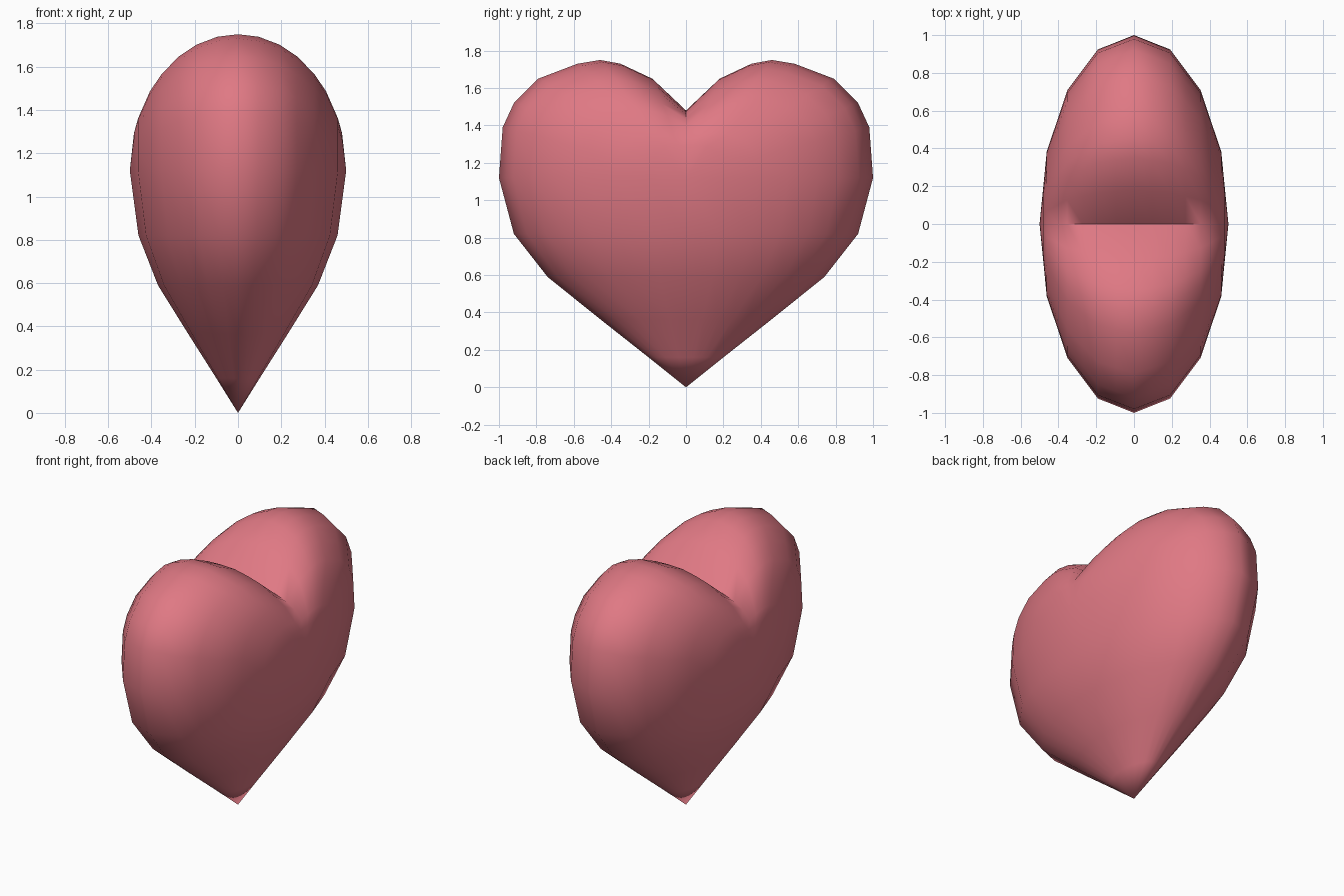
import bpy
import bmesh
import math
from mathutils import Vector

cube = bpy.data.objects.get("Cube")
if cube:
    bpy.data.objects.remove(cube, do_unlink=True)

HALF_THICK = 0.5      # half thickness of the heart along x
WAIST = 1.12          # height of the widest outline
PEAK, NOTCH = 0.63, 0.36   # lobe top and cleft bottom above the waist
PEAK_Y = 0.46

# Lobe profile from cleft to outer edge: (y, height above waist)
LOBE = [(0, NOTCH), (0.18, 0.53), (0.35, 0.61), (PEAK_Y, PEAK), (0.58, 0.61),
        (0.79, 0.53), (0.92, 0.40), (0.98, 0.27), (1, 0)]
# Lower body profile: (radius, z)
LOWER = [(1, WAIST), (0.92, 0.82), (0.74, 0.59), (0.46, 0.365), (0.2, 0.16), (0, 0)]
STEPS = 32


def outline(k):
    """Point on a unit 16-sided outline, with edge midpoints at odd k."""
    def corner(i):
        a = math.tau * i / STEPS
        return Vector((math.cos(a), math.sin(a)))
    return corner(k) if k % 2 == 0 else (corner(k - 1) + corner(k + 1)) / 2


def lobe_height(u, y, h):
    """Height above the waist; the cleft fades out towards both sides."""
    u = min(abs(u), 1)
    top = PEAK * math.sqrt(1 - u * u)
    cleft = min(top, NOTCH * (1 - u ** 3) ** (1 / 3))
    if y < PEAK_Y:
        return cleft + (top - cleft) * (h - NOTCH) / (PEAK - NOTCH)
    return top * h / PEAK


def skin(bm, rows):
    """Join rows of points with quads."""
    grid = [[bm.verts.new(p) for p in row] for row in rows]
    for a, b in zip(grid, grid[1:]):
        for i in range(len(a) - 1):
            bm.faces.new((a[i], a[i + 1], b[i + 1], b[i]))


bm = bmesh.new()

# Twin lobes: lengthwise sections across the thickness
profile = [(-y, h) for y, h in reversed(LOBE[1:])] + LOBE
rows = []
for k in range(STEPS // 2 + 1):
    u, v = outline(k)
    rows.append([(u * HALF_THICK, t * v, WAIST + lobe_height(u, abs(t), h))
                 for t, h in profile])
skin(bm, rows)

# Tapered lower body: shrinking rings down to the tip
rows = []
for r, z in LOWER:
    ring = [outline(k % STEPS) * r for k in range(STEPS + 1)]
    rows.append([(p.x * HALF_THICK, p.y, z) for p in ring])
skin(bm, rows)

bmesh.ops.remove_doubles(bm, verts=bm.verts, dist=0.0005)
bmesh.ops.recalc_face_normals(bm, faces=bm.faces)

mesh = bpy.data.meshes.new("heart")
bm.to_mesh(mesh)
bm.free()
heart = bpy.data.objects.new("heart", mesh)
bpy.context.collection.objects.link(heart)

# Single rose pink colour
pink = bpy.data.materials.new("rose_pink")
pink.use_nodes = True
color = (0.74, 0.19, 0.23, 1)
pink.diffuse_color = color
pink.node_tree.nodes["Principled BSDF"].inputs["Base Color"].default_value = color
mesh.materials.append(pink)

# Smooth surface with a crisp cleft
bpy.ops.object.select_all(action='DESELECT')
heart.select_set(True)
bpy.context.view_layer.objects.active = heart
bpy.ops.object.shade_smooth_by_angle(angle=math.radians(60))
